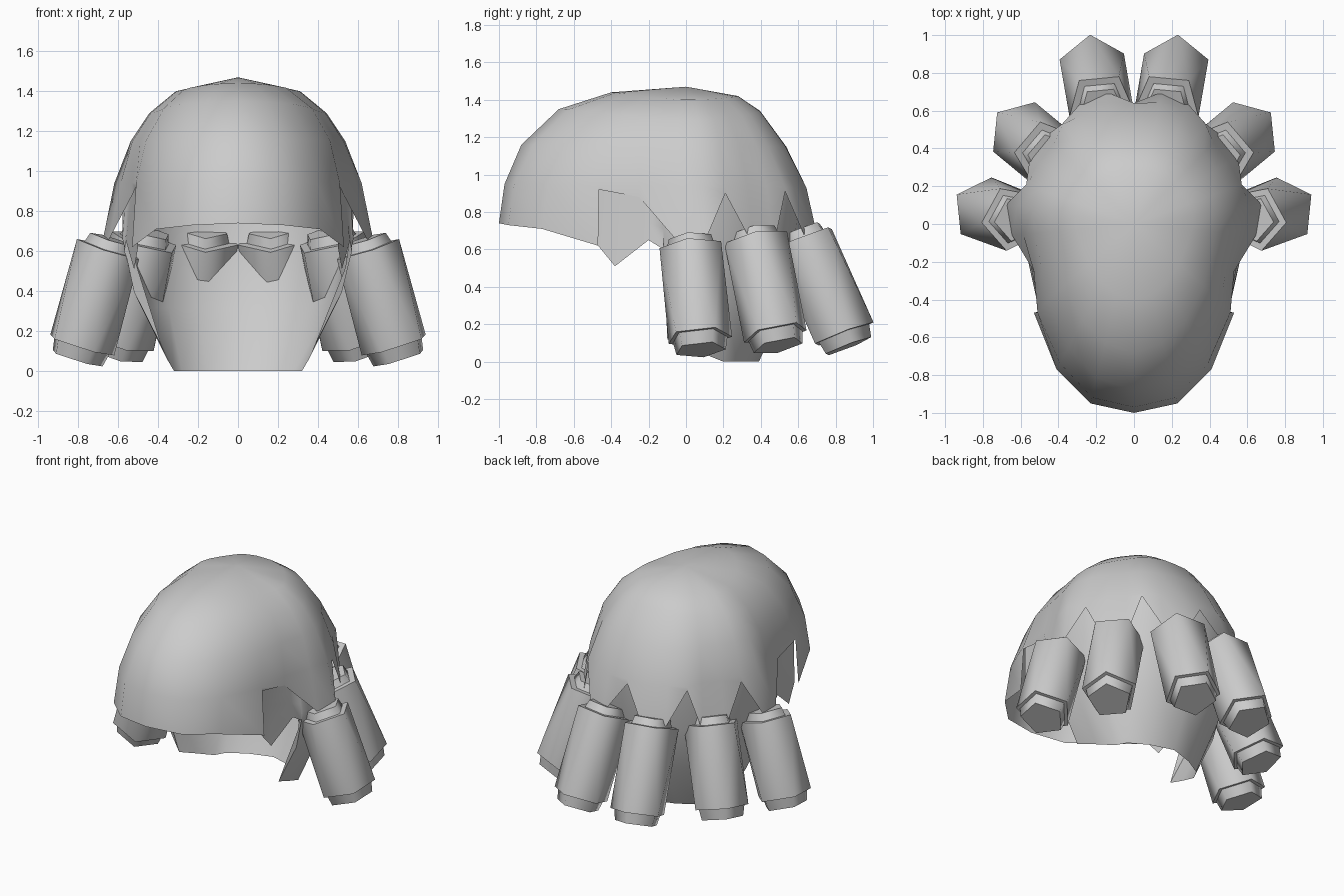
import bpy, bmesh, math
from mathutils import Vector

if "Cube" in bpy.data.objects:
    bpy.data.objects.remove(bpy.data.objects["Cube"])

grey = bpy.data.materials.new("light_grey")
grey.diffuse_color = (0.6, 0.6, 0.6, 1)
grey.use_nodes = True
grey.node_tree.nodes["Principled BSDF"].inputs["Base Color"].default_value = grey.diffuse_color


def finish(bm, name, angle=50):
    bmesh.ops.recalc_face_normals(bm, faces=bm.faces)
    me = bpy.data.meshes.new(name)
    bm.to_mesh(me)
    bm.free()
    ob = bpy.data.objects.new(name, me)
    bpy.context.collection.objects.link(ob)
    me.materials.append(grey)
    bpy.ops.object.select_all(action='DESELECT')
    ob.select_set(True)
    bpy.context.view_layer.objects.active = ob
    bpy.ops.object.shade_smooth_by_angle(angle=math.radians(angle))
    return ob


def skin(bm, columns):
    """Join neighbouring columns of points with quads."""
    cols = [[bm.verts.new(p) for p in c] for c in columns]
    for a, b in zip(cols, cols[1:]):
        for i in range(len(a) - 1):
            bm.faces.new((a[i], b[i], b[i + 1], a[i + 1]))


def mirror_columns(cols):
    """Extend half a set of columns (ending on x = 0) to the left side."""
    return cols + [[Vector((-p[0], p[1], p[2])) for p in c] for c in reversed(cols[:-1])]


# Cap: dome running from the crown down to a jagged hem (front centre to back centre)
hem = [(0, -1, .74), (.23, -.95, .73), (.41, -.77, .71), (.53, -.47, .62),
       (.53, -.25, .88), (.645, -.06, .66), (.68, .1, .64),
       (.57, .21, .9), (.55, .36, .62), (.46, .47, .62), (.38, .53, .91),
       (.29, .63, .68), (.15, .70, .68), (0, .64, .9)]
# rows of (radius factor, height) toward the front, side and back
rows = [((.40, 1.44), (.47, 1.40), (.40, 1.42)),
        ((.68, 1.35), (.67, 1.29), (.57, 1.34)),
        ((.88, 1.16), (.81, 1.15), (.77, 1.15)),
        ((.97, .95), (.91, .94), (.92, .93))]


def base_radius(h):
    return math.hypot(h[0], h[1]) / (.92 if h[2] > .85 else 1)


def dome_column(i):
    x, y, z = hem[i]
    r = math.hypot(x, y)
    c = -y / r
    w = (c * c if c > 0 else 0, 1 - c * c, c * c if c < 0 else 0)
    here = base_radius(hem[i])
    even = here
    if 0 < i < len(hem) - 1:
        even = (base_radius(hem[i - 1]) + 2 * here + base_radius(hem[i + 1])) / 4
    pts = [Vector((0, 0, 1.47))]
    for k, row in enumerate(rows):
        f = sum(a * q[0] for a, q in zip(w, row)) / r * (even if k < 3 else here)
        pts.append(Vector((x * f, y * f, sum(a * q[1] for a, q in zip(w, row)))))
    return pts + [Vector(hem[i])]


half = [dome_column(i) for i in range(len(hem))]
# open slit behind the temple: same upper points, hem cut short
half[3][-2] = Vector((.51, -.47, .94))
half.insert(4, half[3][:-1] + [half[3][-2] + Vector((.001, .005, -.02))])
bm = bmesh.new()
skin(bm, mirror_columns(half))
bmesh.ops.remove_doubles(bm, verts=bm.verts, dist=.0005)
finish(bm, "cap", 60)

# Nape: inner layer under the hem, with pointed sideburns (upper point, lower point, bulge)
nape = [((.495, -.47, .93), (.50, -.47, .62), 0), ((.505, -.38, .93), (.52, -.38, .51), 0),
        ((.53, -.20, .93), (.56, -.20, .65), 0), ((.555, -.125, .93), (.57, -.12, .60), 0),
        ((.56, -.12, .93), (.38, -.10, .12), .09), ((.58, .03, .93), (.355, .05, .06), .08),
        ((.56, .20, .93), (.32, .20, 0), .07), ((.37, .51, .93), (.28, .27, 0), .07),
        ((.20, .61, .93), (.16, .34, 0), .07), ((0, .635, .93), (0, .39, 0), .07)]


def nape_column(top, low, bulge):
    top, low = Vector(top), Vector(low)
    out = Vector((top.x, max(top.y, 0), 0)).normalized()
    return [top.lerp(low, t) + out * bulge * math.sin(math.pi * t) for t in (0, .33, .66, 1)]


bm = bmesh.new()
skin(bm, mirror_columns([nape_column(*n) for n in nape]))
finish(bm, "nape", 60)


# Locks: five-sided twisted tubes with a narrower plug at each end
def lock(name, top, low, phase, width, side):
    top, low = Vector(top), Vector(low)
    axis = (low - top).normalized()
    u = (Vector((1, 0, 0)) - axis * axis.x).normalized()
    v = u.cross(axis)
    if v.y < 0:
        v = -v

    def ring(bm, centre, r, turn):
        out = []
        for k in range(5):
            a = math.radians(phase + turn + 72 * k)
            p = centre + u * r * math.cos(a) + v * r * math.sin(a)
            out.append(bm.verts.new((p.x * side, p.y, p.z)))
        return out

    bm = bmesh.new()
    rings = [ring(bm, c, r, t) for c, r, t in (
        (top - axis * .05, .12, 36), (top, .135, 36), (top, width, 36), (low, .18, 0),
        (low, .155, 0), (low + axis * .07, .14, 0))]
    for i, (a, b) in enumerate(zip(rings, rings[1:])):
        for k in range(5):
            n = (k + 1) % 5
            if i == 2:  # half-step twist along the body
                bm.faces.new((a[k], b[n], b[k]))
                bm.faces.new((a[k], a[n], b[n]))
            else:
                bm.faces.new((a[k], a[n], b[n], b[k]))
    bm.faces.new(rings[0])
    bm.faces.new(rings[-1])
    finish(bm, name, 75)


locks = {"side_lock": ((.64, .03, .61), (.79, .07, .13), 30, .175),
         "rear_side_lock": ((.46, .37, .65), (.595, .48, .15), 42, .18),
         "back_lock": ((.175, .635, .66), (.22, .835, .145), 14, .18)}
for part, (top, low, phase, width) in locks.items():
    for label, side in (("right", 1), ("left", -1)):
        lock(part + "_" + label, top, low, phase, width, side)
